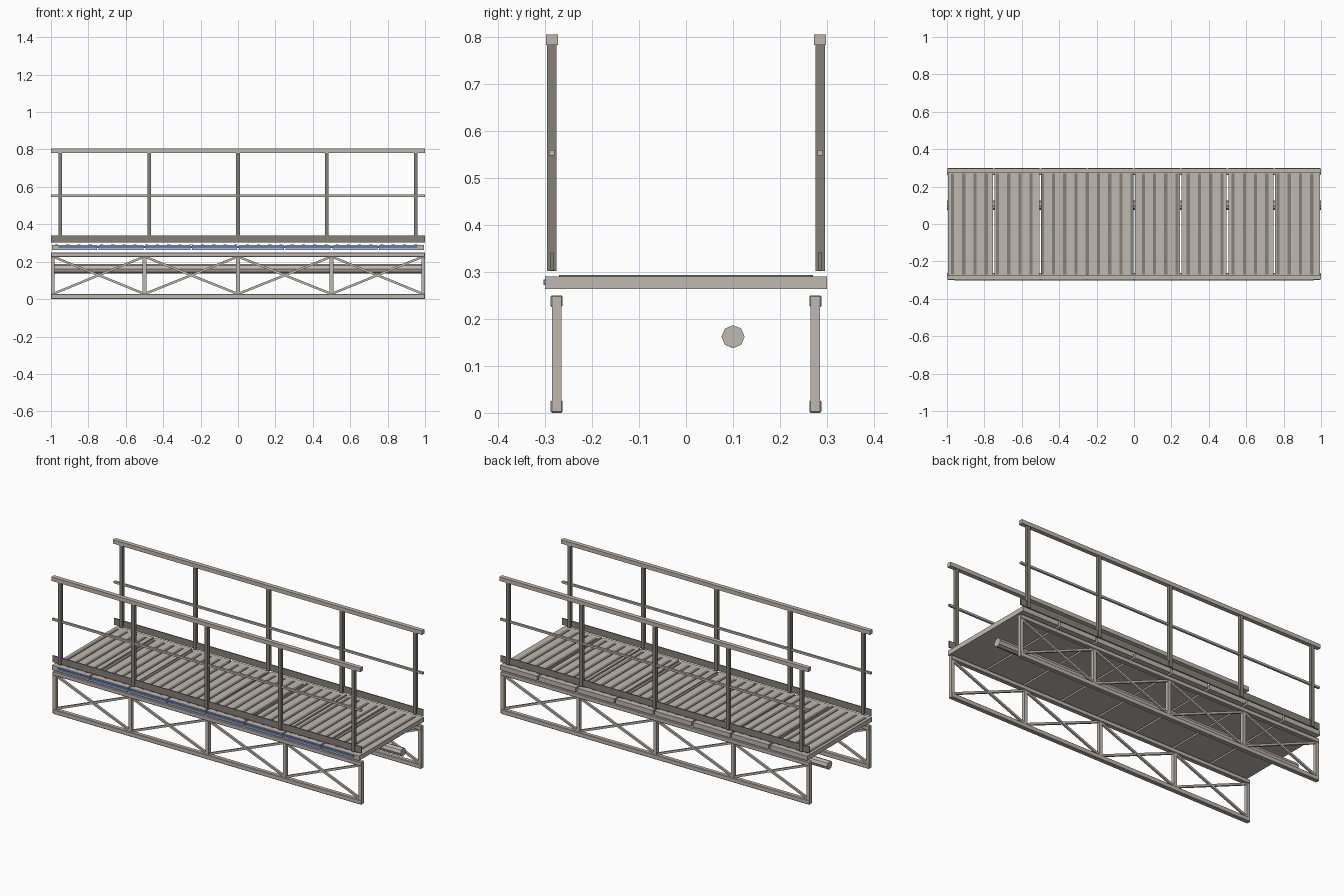
import bpy, bmesh, math
from mathutils import Vector, Matrix

if "Cube" in bpy.data.objects:
    bpy.data.objects.remove(bpy.data.objects["Cube"])


def material(name, rgb):
    m = bpy.data.materials.new(name)
    m.diffuse_color = (*rgb, 1.0)
    m.use_nodes = True
    m.node_tree.nodes["Principled BSDF"].inputs["Base Color"].default_value = m.diffuse_color
    return m


LIGHT = material("light_steel", (0.53, 0.48, 0.44))
DARK = material("dark_steel", (0.235, 0.22, 0.19))
BLUE = material("blue_light", (0.08, 0.22, 0.60))


def finish(name, bm, mat, bevel=0.0):
    bmesh.ops.recalc_face_normals(bm, faces=bm.faces)
    me = bpy.data.meshes.new(name)
    bm.to_mesh(me)
    bm.free()
    me.materials.append(mat)
    ob = bpy.data.objects.new(name, me)
    bpy.context.collection.objects.link(ob)
    if bevel:
        mod = ob.modifiers.new("edge_bevel", 'BEVEL')
        mod.width = bevel
        mod.segments = 1
    return ob


def add_box(bm, centre, size, angle=0.0):
    """Box with an optional turn about the y axis."""
    mat = (Matrix.Translation(Vector(centre)) @ Matrix.Rotation(angle, 4, 'Y')
           @ Matrix.Diagonal((*size, 1.0)))
    bmesh.ops.create_cube(bm, size=1.0, matrix=mat)


def boxes(name, items, mat, bevel=0.0):
    bm = bmesh.new()
    for it in items:
        add_box(bm, *it)
    return finish(name, bm, mat, bevel)


NODES = [-0.99, -0.5, 0.0, 0.5, 0.99]
POSTS = [-0.95, -0.475, 0.0, 0.475, 0.95]

for side, s in (("front", -1), ("back", 1)):
    # Truss chords, uprights and crossed braces
    y = s * 0.275
    boxes(side + "_bottom_chord", [((0, y, 0.0135), (2, 0.026, 0.027))], LIGHT, 0.003)
    boxes(side + "_top_chord", [((0, y, 0.2375), (2, 0.026, 0.025))], LIGHT, 0.003)
    boxes(side + "_truss_uprights",
          [((x, y, 0.1255), (0.02, 0.02, 0.205)) for x in NODES], LIGHT)
    braces = []
    for a, b in zip(NODES, NODES[1:]):
        dx, dz = b - a, 0.20
        for k, turn in enumerate((1, -1)):
            braces.append((((a + b) / 2, y + (k - 0.5) * 0.002, 0.1275),
                           (math.hypot(dx, dz), 0.012, 0.012),
                           turn * math.atan2(dz, dx)))
    boxes(side + "_truss_braces", braces, LIGHT)

    # Railing: posts, hand rail, middle rail and toe board
    y = s * 0.285
    boxes(side + "_rail_posts",
          [((x, y, 0.543), (0.02, 0.02, 0.482)) for x in POSTS], DARK)
    boxes(side + "_hand_rail", [((0, y, 0.793), (2, 0.025, 0.023))], LIGHT)
    boxes(side + "_middle_rail", [((0, y, 0.553), (2, 0.012, 0.012))], LIGHT)
    boxes(side + "_toe_board", [((0, y, 0.322), (2, 0.006, 0.038))], DARK)

# Deck panels with narrow gaps
boxes("deck_panels",
      [((-0.875 + 0.25 * i, 0, 0.2765), (0.24, 0.6, 0.027)) for i in range(8)], LIGHT)

# Anti-slip strips across the deck
boxes("grip_strips",
      [((-0.97 + 0.06 * i, 0, 0.291), (0.017, 0.54, 0.004)) for i in range(33)], DARK)

# Blue light strip along the front edge of the deck
boxes("edge_light_strip", [((0, -0.3, 0.278), (1.92, 0.006, 0.012))], BLUE)

# Service pipe under the deck
bm = bmesh.new()
bmesh.ops.create_cone(
    bm, cap_ends=True, segments=8, radius1=0.0245, radius2=0.0245, depth=2.0,
    matrix=Matrix.Translation((0, 0.1, 0.162)) @ Matrix.Rotation(math.pi / 2, 4, 'Y'))
finish("service_pipe", bm, LIGHT)
